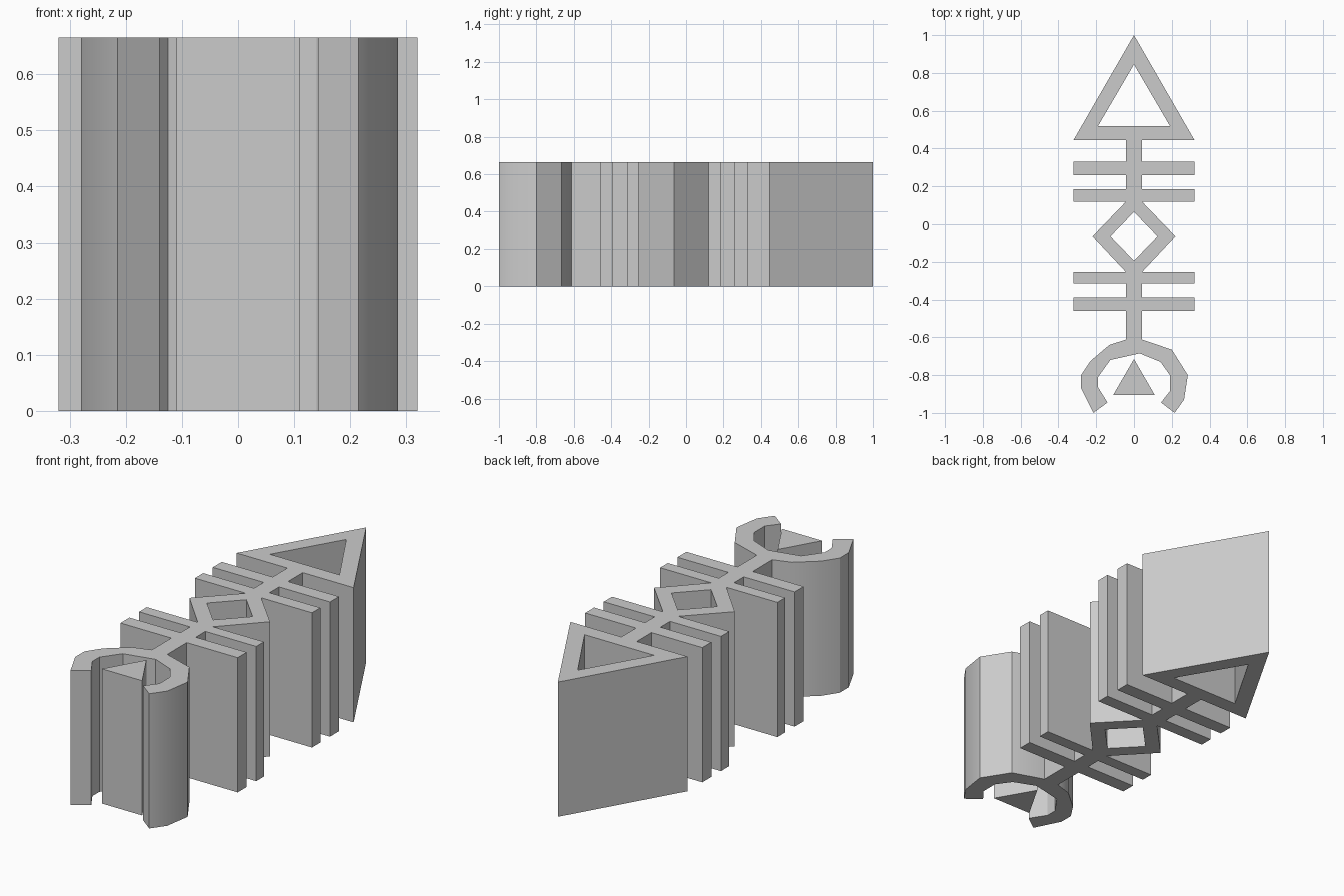
import bpy
import bmesh

cube = bpy.data.objects.get("Cube")
if cube:
    bpy.data.objects.remove(cube, do_unlink=True)

HEIGHT = 0.665
STEM = 0.042

grey = bpy.data.materials.new("plain grey")
grey.use_nodes = True
colour = (0.6, 0.6, 0.6, 1)
grey.diffuse_color = colour
grey.node_tree.nodes["Principled BSDF"].inputs["Base Color"].default_value = colour


def prism(name, *loops):
    """Extrude an outline, with optional holes, to the full height."""
    bm = bmesh.new()
    edges = []
    for loop in loops:
        verts = [bm.verts.new((x, y, 0)) for x, y in loop]
        edges += [bm.edges.new((a, b)) for a, b in zip(verts, verts[1:] + verts[:1])]
    bmesh.ops.triangle_fill(bm, use_beauty=True, edges=edges)
    solid = bmesh.ops.extrude_face_region(bm, geom=bm.faces[:], use_keep_orig=True)
    top = [g for g in solid["geom"] if isinstance(g, bmesh.types.BMVert)]
    bmesh.ops.translate(bm, verts=top, vec=(0, 0, HEIGHT))
    bmesh.ops.recalc_face_normals(bm, faces=bm.faces[:])
    mesh = bpy.data.meshes.new(name)
    bm.to_mesh(mesh)
    bm.free()
    mesh.materials.append(grey)
    obj = bpy.data.objects.new(name, mesh)
    bpy.context.collection.objects.link(obj)
    return obj


def strip(name, half_width, low, high):
    """Rectangular wall centred on x = 0."""
    w = half_width
    return prism(name, [(-w, low), (w, low), (w, high), (-w, high)])


# Triangular frame at the back
prism("triangle_frame",
      [(-0.32, 0.445), (0.32, 0.445), (0, 1)],
      [(-0.19, 0.52), (0.19, 0.52), (0, 0.845)])

# Crossbars
bars = [(0.26, 0.33), (0.12, 0.185), (-0.315, -0.255), (-0.46, -0.39)]
for i, (low, high) in enumerate(bars, 1):
    strip(f"crossbar_{i}", 0.32, low, high)

# Spine pieces between the crossbars
for i, (low, high) in enumerate([(0.33, 0.445), (0.185, 0.26),
                                 (-0.39, -0.315), (-0.612, -0.46)], 1):
    strip(f"spine_{i}", STEM, low, high)

# Diamond frame in the middle
prism("diamond_frame",
      [(STEM, 0.12), (-STEM, 0.12), (-0.22, -0.065),
       (-STEM, -0.255), (STEM, -0.255), (0.22, -0.065)],
      [(0, 0.065), (-0.125, -0.065), (0, -0.195), (0.125, -0.065)])

# Open claw at the front: right side, then left side, then the inner wall
claw = prism("claw", [
    (STEM, -0.612), (-STEM, -0.612), (-0.13, -0.64), (-0.23, -0.725),
    (-0.28, -0.80), (-0.28, -0.87), (-0.215, -1),
    (-0.14, -0.945), (-0.19, -0.865), (-0.19, -0.81), (-0.125, -0.72),
    (0.03, -0.685), (0.14, -0.73), (0.19, -0.80), (0.19, -0.885),
    (0.143, -0.945), (0.215, -1), (0.265, -0.93),
    (0.285, -0.80), (0.20, -0.665)])
bpy.ops.object.select_all(action="DESELECT")
claw.select_set(True)
bpy.context.view_layer.objects.active = claw
bpy.ops.object.shade_smooth_by_angle(angle=0.52)

# Small solid triangle inside the claw
prism("inner_triangle", [(-0.11, -0.905), (0.11, -0.905), (0, -0.715)])
